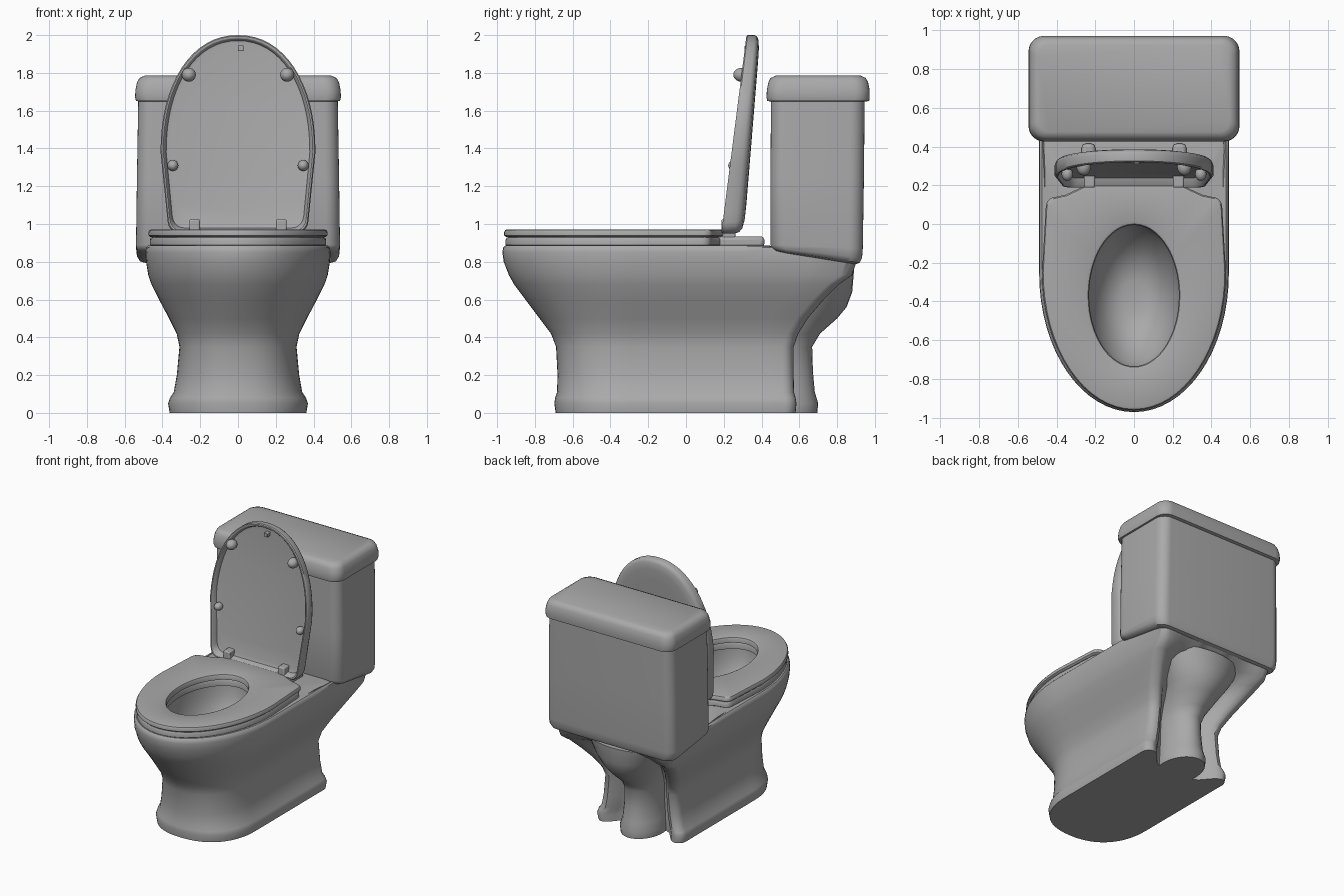
import bpy, bmesh, math

if "Cube" in bpy.data.objects:
    bpy.data.objects.remove(bpy.data.objects["Cube"])

mat = bpy.data.materials.new("porcelain grey")
mat.diffuse_color = (0.4, 0.4, 0.4, 1)
mat.use_nodes = True
mat.node_tree.nodes["Principled BSDF"].inputs["Base Color"].default_value = mat.diffuse_color


def finish(ob, angle=40):
    ob.data.materials.append(mat)
    bpy.ops.object.select_all(action='DESELECT')
    ob.select_set(True)
    bpy.context.view_layer.objects.active = ob
    bpy.ops.object.shade_smooth_by_angle(angle=math.radians(angle))
    return ob


def loft(name, rings, closed=False, angle=40):
    """Skin a list of equal-length rings; cap the ends or join last to first."""
    bm = bmesh.new()
    vs = [[bm.verts.new(p) for p in r] for r in rings]
    n = len(vs[0])
    pairs = list(zip(vs, vs[1:])) + ([(vs[-1], vs[0])] if closed else [])
    for a, b in pairs:
        for i in range(n):
            j = (i + 1) % n
            bm.faces.new((a[i], a[j], b[j], b[i]))
    if not closed:
        bm.faces.new(vs[0])
        bm.faces.new(vs[-1])
    bmesh.ops.recalc_face_normals(bm, faces=bm.faces)
    me = bpy.data.meshes.new(name)
    bm.to_mesh(me)
    bm.free()
    ob = bpy.data.objects.new(name, me)
    bpy.context.collection.objects.link(ob)
    return finish(ob, angle)


def outline(w, yf, yb, yc, rec=0.0, r=0.06, e=2.0, taper=0.0):
    """Symmetric plan: elliptic front, straight sides, round back corners,
    back edge pushed in (rec > 0) or out (rec < 0) in the middle."""
    half = []
    for i in range(17):
        t = math.pi / 2 * i / 16
        half.append((w * math.sin(t) ** (2 / e),
                     yc - (yc - yf) * max(0, math.cos(t)) ** (2 / e)))
    for i in range(1, 7):
        half.append((w, yc + (yb - r - yc) * i / 6))
    for i in range(1, 6):
        a = math.pi / 2 * i / 5
        half.append((w - r + r * math.cos(a), yb - r + r * math.sin(a)))
    for i in range(1, 9):
        f = i / 8
        s = min(1, f * 2)
        half.append(((w - r) * (1 - f), yb - rec * s * s * (3 - 2 * s)))
    half = [(x * (1 - taper * max(0, y - yc)), y) for x, y in half]
    return half + [(-x, y) for x, y in half[-2:0:-1]]


def at(pts, z):
    return [(x, y, z) for x, y in pts]


def hole(pts, a, b, z, cy=-0.37):
    """Project an outline radially onto an ellipse."""
    out = []
    for x, y in pts:
        dx, dy = x, y - cy
        k = math.hypot(dx / a, dy / b)
        out.append((dx / k, cy + dy / k, z))
    return out


def rrect(hx, y0, y1, r, z, slope=0.0):
    """Rounded rectangle ring; slope raises its front edge."""
    pts = []
    for q, (cx, cy) in enumerate(((hx - r, y1 - r), (-hx + r, y1 - r),
                                  (-hx + r, y0 + r), (hx - r, y0 + r))):
        for i in range(8):
            a = math.pi / 2 * (q + i / 7)
            x, y = cx + r * math.cos(a), cy + r * math.sin(a)
            pts.append((x, y, z + slope * (y1 - y) / (y1 - y0)))
    return pts


# Bowl and pedestal, with the hollow basin
profile = [  # z, half width, front, back, recess, front squareness
    (0, .362, -.69, .58, .13, 2.3), (.05, .37, -.697, .585, .13, 2.3),
    (.08, .36, -.693, .58, .13, 2.3), (.11, .34, -.683, .572, .13, 2.3),
    (.2, .324, -.68, .57, .13, 2.3), (.35, .31, -.688, .57, .13, 2.3),
    (.42, .325, -.715, .595, .13, 2.2), (.5, .365, -.775, .645, .13, 2.1),
    (.6, .418, -.85, .73, .13, 2), (.68, .458, -.91, .81, .12, 2),
    (.73, .475, -.938, .88, .06, 2), (.8, .487, -.965, .9, 0, 2),
    (.85, .49, -.972, .9, 0, 2), (.875, .487, -.968, .9, 0, 2),
    (.886, .476, -.957, .89, 0, 2)]
rings = []
for z, w, yf, yb, rec, e in profile:
    pts = outline(w, yf, yb, -.3 + .05 * z, rec, .06, e)
    rings.append([(x, y, min(z, .886 - .2 * max(0, y - .44))) for x, y in pts])
deck = outline(.46, -.94, .44, -.255)
rings.append(at(deck, .886))
for a, b, z in ((.25, .385, .886), (.245, .38, .8), (.225, .34, .7),
                (.18, .26, .6), (.12, .17, .53), (.06, .08, .51)):
    rings.append(hole(deck, a, b, z))
loft("bowl_pedestal", rings)

# Trapway column at the back
rings = []
for z, yb, w in ((0, .695, .15), (.05, .70, .155), (.11, .682, .14), (.22, .672, .13),
                 (.35, .668, .13), (.42, .71, .14), (.5, .8, .17), (.56, .85, .2),
                 (.64, .88, .25), (.76, .89, .32)):
    rings.append([(w * math.cos(2 * math.pi * i / 32),
                   yb - .2 + .2 * math.sin(2 * math.pi * i / 32), z) for i in range(32)])
loft("trapway_column", rings)


# Seat and the ring beneath it
def seat(name, z0, z1, grow, a, b):
    def out(i):
        i -= grow
        return outline(.475 - i, -.963 + i, .14 - i, -.25, -.07, .05, 2.0, .12)
    rings = [at(out(i), z) for i, z in ((.012, z0), (0, z0 + .01), (0, z1 - .015),
                                        (.006, z1 - .004), (.018, z1))]
    rings += [hole(out(.018), a + d, b + d, z)
              for d, z in ((.018, z1), (.005, z1 - .005), (0, z1 - .015), (0, z0))]
    loft(name, rings, closed=True)


seat("seat_base_ring", .88, .932, -.008, .24, .372)
seat("seat", .93, .972, 0, .232, .365)


# Raised cover, dished on the front
def lid_ring(inset, d):
    pts = outline(.41 - inset, -2 + inset, -.95 - inset, -1.38, 0, .06, 2.15, .25)
    return [(x, .187 + .127 * (-v - .95) + d * (1.2 - .45 * (-v - .95)), -v)
            for x, v in pts]


loft("cover", [lid_ring(i, d) for i, d in (
    (.05, .045), (.03, .04), (.02, .006), (.014, 0), (.006, 0), (0, .008),
    (0, .06), (.008, .078), (.025, .09), (.07, .098), (.15, .1))])

# Cistern and its cap
loft("cistern", [
    rrect(.49, .49, .90, .06, .787, .065), rrect(.52, .465, .92, .07, .795, .065),
    rrect(.535, .452, .932, .075, .82, .055), rrect(.54, .447, .936, .075, .87, .02),
    rrect(.535, .447, .942, .075, 1.25), rrect(.528, .45, .946, .075, 1.66)])
loft("cistern_cap", [
    rrect(.52, .45, .955, .07, 1.648), rrect(.54, .43, .97, .08, 1.652),
    rrect(.545, .426, .972, .08, 1.67), rrect(.543, .428, .972, .08, 1.71),
    rrect(.535, .436, .964, .08, 1.75), rrect(.522, .448, .952, .075, 1.773),
    rrect(.495, .475, .925, .06, 1.785)])


def block(name, loc, size, bevel=.008):
    bpy.ops.mesh.primitive_cube_add(size=1, location=loc)
    ob = bpy.context.object
    ob.name = name
    ob.scale = size
    bpy.ops.object.transform_apply(location=False, rotation=False, scale=True)
    m = ob.modifiers.new("bevel", 'BEVEL')
    m.width, m.segments = bevel, 2
    finish(ob)


def bumper(name, loc, r, length):
    bpy.ops.mesh.primitive_uv_sphere_add(segments=20, ring_count=12, radius=r, location=loc)
    ob = bpy.context.object
    ob.name = name
    ob.scale.y = length
    finish(ob)


# Hinges and cover bumpers, mirrored
for side, s in (("left", -1), ("right", 1)):
    block(f"hinge_base_{side}", (s * .235, .285, .905), (.07, .26, .06), .02)
    block(f"hinge_tab_{side}", (s * .23, .225, .97), (.055, .075, .11))
    bumper(f"upper_bumper_{side}", (s * .26, .295, 1.79), .037, 1.2)
    bumper(f"lower_bumper_{side}", (s * .345, .258, 1.31), .029, 1.2)
block("cover_catch", (.015, .34, 1.93), (.03, .06, .03), .004)
